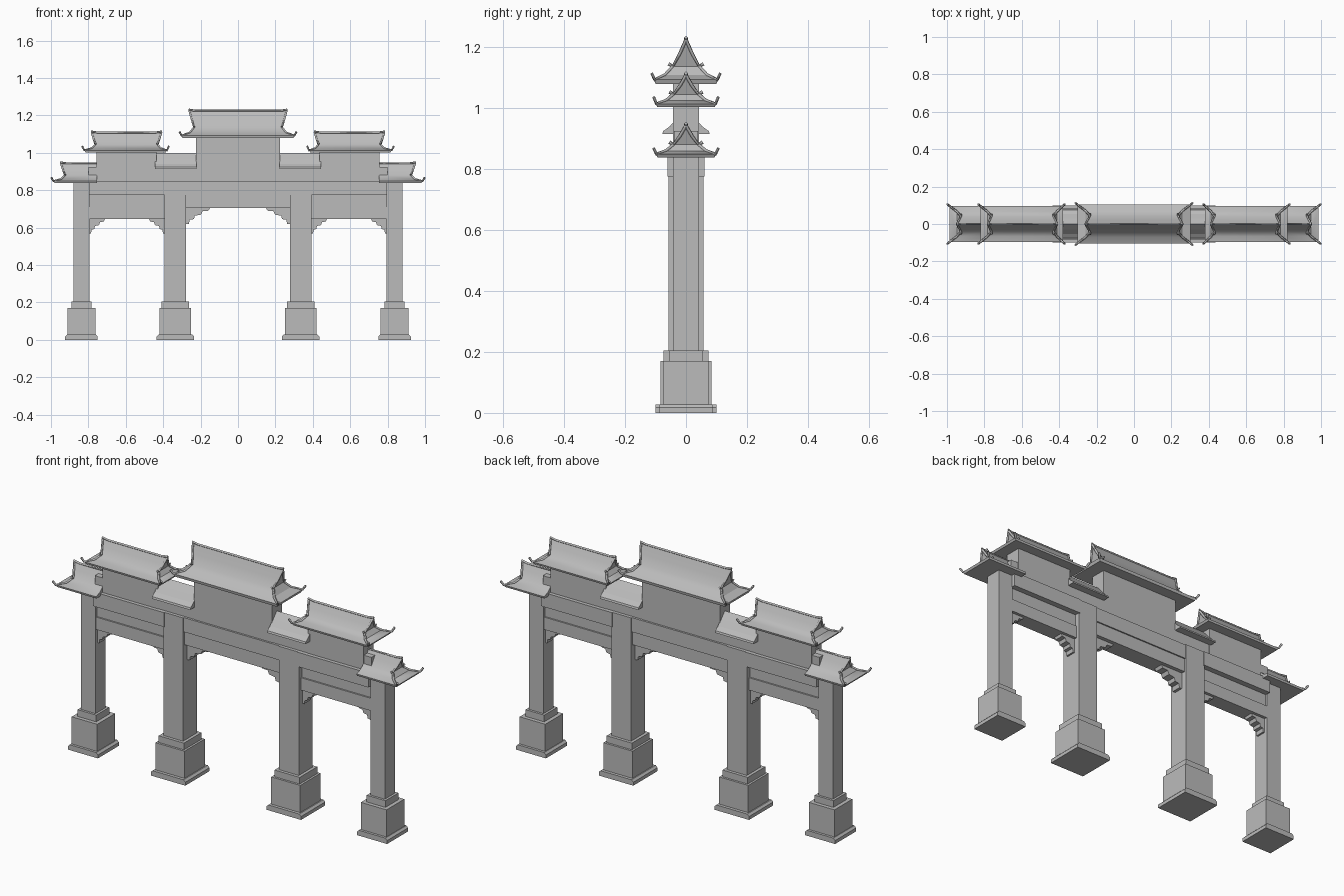
import bpy, bmesh, math

cube = bpy.data.objects.get("Cube")
if cube:
    bpy.data.objects.remove(cube, do_unlink=True)

stone = bpy.data.materials.new("grey_stone")
stone.use_nodes = True
GREY = (0.5, 0.5, 0.5, 1)
stone.diffuse_color = GREY
stone.node_tree.nodes["Principled BSDF"].inputs["Base Color"].default_value = GREY


def finish(name, bm):
    bmesh.ops.recalc_face_normals(bm, faces=bm.faces)
    mesh = bpy.data.meshes.new(name)
    bm.to_mesh(mesh)
    bm.free()
    mesh.materials.append(stone)
    obj = bpy.data.objects.new(name, mesh)
    bpy.context.collection.objects.link(obj)
    return obj


def box(name, x0, x1, depth, z0, z1):
    """Box centred on y = 0, with depth as its half size in y."""
    bm = bmesh.new()
    bmesh.ops.create_cube(bm, size=1)
    for v in bm.verts:
        v.co = ((x0 + x1) / 2 + v.co.x * (x1 - x0), v.co.y * 2 * depth,
                (z0 + z1) / 2 + v.co.z * (z1 - z0))
    return finish(name, bm)


def prism(name, points, offset):
    """Extrude a closed outline of 3D points along an offset."""
    bm = bmesh.new()
    face = bm.faces.new([bm.verts.new(p) for p in points])
    new = bmesh.ops.extrude_face_region(bm, geom=[face])["geom"]
    moved = [v for v in new if isinstance(v, bmesh.types.BMVert)]
    bmesh.ops.translate(bm, verts=moved, vec=offset)
    return finish(name, bm)


def tubes(name, paths, radius):
    """Thin four sided ridge tiles along several paths."""
    curve = bpy.data.curves.new(name, "CURVE")
    curve.dimensions = "3D"
    curve.bevel_depth = radius
    curve.bevel_resolution = 0
    curve.use_fill_caps = True
    curve.materials.append(stone)
    for path in paths:
        spline = curve.splines.new("POLY")
        spline.points.add(len(path) - 1)
        for point, co in zip(spline.points, path):
            point.co = (*co, 1)
    obj = bpy.data.objects.new(name, curve)
    bpy.context.collection.objects.link(obj)
    bpy.ops.object.select_all(action="DESELECT")
    obj.select_set(True)
    bpy.context.view_layer.objects.active = obj
    bpy.ops.object.convert(target="MESH")


# Concave roof slope as (depth share, height share), ridge to eave
SLOPE = [(0, 1), (0.2, 0.68), (0.42, 0.4), (0.68, 0.2), (1, 0.1), (0.97, 0)]


def roof(name, ends, depth, z0, z1, tip):
    """Hipped gable roof; each end is (ridge x, gable x, eave x, outward sign or 0 if flat)."""
    rows = {}
    for e, (xr, xg, xe, out) in enumerate(ends):
        xs = [xr, (xr + xg) / 2, xg, xg + (xe - xg) * 0.35, xe, xe - 0.006 * out]
        for s in (-1, 1):
            rows[e, s] = [(x, s * d * depth, z0 + h * (z1 - z0))
                          for x, (d, h) in zip(xs, SLOPE)]
    bm = bmesh.new()
    grid = {k: [bm.verts.new(p) for p in row] for k, row in rows.items()}
    last = len(SLOPE) - 1
    for j in range(last):
        for s in (-1, 1):
            a, b = grid[0, s], grid[1, s]
            bm.faces.new((a[j], b[j], b[j + 1], a[j + 1]))
        if j >= 2:
            for e in (0, 1):
                a, b = grid[e, -1], grid[e, 1]
                bm.faces.new((a[j], b[j], b[j + 1], a[j + 1]))
    for e in (0, 1):
        a, b = grid[e, -1], grid[e, 1]
        bm.faces.new((a[0], a[1], a[2], b[2], b[1], b[0]))
    bm.faces.new((grid[0, -1][last], grid[1, -1][last], grid[1, 1][last], grid[0, 1][last]))
    bmesh.ops.remove_doubles(bm, verts=bm.verts, dist=0.0001)
    obj = finish(name, bm)
    bpy.ops.object.select_all(action="DESELECT")
    obj.select_set(True)
    bpy.context.view_layer.objects.active = obj
    bpy.ops.object.shade_smooth_by_angle(angle=math.radians(28))

    # Main ridge with raised ends, gable ridges and upturned hip ridges
    (xa, _, _, oa), (xb, _, _, ob) = ends
    inset = 0.03
    paths = [[(xa + oa * 0.004, 0, z1 + 0.006), (xa - oa * inset, 0, z1),
              (xb - ob * inset, 0, z1), (xb + ob * 0.004, 0, z1 + 0.006)]]
    for (e, s), row in rows.items():
        xe, out = ends[e][2:]
        if not out:
            continue
        x, y, z = row[2]
        paths.append([row[0], row[1], row[2], (x, y + s * 0.014, z + 0.008)])
        paths.append([row[2], row[3], row[4],
                      (xe + out * 0.011, s * (depth + 0.009), z0 + tip)])
    tubes(name + "_ridges", paths, 0.006)


def pillar(name, x, shaft, collar, block, plinth, top):
    """Square pillar on a stepped base; sizes are half widths."""
    prism(name + "_plinth",
          [(x - plinth, -plinth, 0), (x + plinth, -plinth, 0),
           (x + plinth, -plinth, 0.018), (x + plinth - 0.01, -plinth, 0.028),
           (x - plinth + 0.01, -plinth, 0.028), (x - plinth, -plinth, 0.018)],
          (0, 2 * plinth, 0))
    box(name + "_base", x - block, x + block, block, 0.028, 0.17)
    box(name + "_collar", x - collar, x + collar, collar, 0.17, 0.205)
    box(name + "_shaft", x - shaft, x + shaft, shaft, 0.205, top)


# Stepped bracket outline, running out from the pillar and down from the beam
STEPS = [(0, 0), (1, 0), (0.94, -0.17), (0.7, -0.2), (0.63, -0.42), (0.38, -0.48),
         (0.34, -0.7), (0.17, -0.74), (0.13, -1), (0, -1)]


def bracket(name, x, z, width, height):
    prism(name, [(x + a * width, -0.025, z + b * height) for a, b in STEPS], (0, 0.05, 0))


# Central bay: two beams, tall wall and the highest roof
box("central_lower_beam", -0.29, 0.29, 0.045, 0.705, 0.775)
box("central_upper_beam", -0.29, 0.29, 0.052, 0.775, 0.85)
box("central_wall", -0.225, 0.225, 0.042, 0.85, 1.09)
roof("central_roof", [(-0.26, -0.235, -0.302, -1), (0.26, 0.235, 0.302, 1)],
     0.103, 1.078, 1.225, 0.035)

for side, s in (("left", 1), ("right", -1)):
    def span(a, b):
        return sorted((s * a, s * b))

    # Pillars
    pillar(side + "_inner_pillar", s * 0.335, 0.057, 0.073, 0.084, 0.1, 0.85)
    pillar(side + "_outer_pillar", s * 0.837, 0.042, 0.054, 0.074, 0.087, 0.85)

    # Side bay beams and walls
    box(side + "_lower_beam", *span(0.38, 0.81), 0.04, 0.645, 0.71)
    box(side + "_recessed_panel", *span(0.38, 0.81), 0.032, 0.71, 0.775)
    box(side + "_cornice_beam", *span(0.385, 0.797), 0.061, 0.775, 0.85)
    box(side + "_low_wall", *span(0.2, 0.8), 0.04, 0.85, 0.925)
    box(side + "_high_wall", *span(0.435, 0.756), 0.042, 0.85, 1.015)

    # Brackets under the beams
    bracket(side + "_central_bracket", s * 0.28, 0.705, -s * 0.13, 0.085)
    bracket(side + "_inner_bracket", s * 0.39, 0.645, s * 0.085, 0.075)
    bracket(side + "_outer_bracket", s * 0.797, 0.645, -s * 0.085, 0.075)

    # Side roof, outer roof butting the wall, and small link roof
    roof(side + "_side_roof",
         [(s * 0.41, s * 0.43, s * 0.38, -s), (s * 0.782, s * 0.762, s * 0.822, s)],
         0.097, 1.003, 1.108, 0.033)
    roof(side + "_outer_roof",
         [(s * 0.754, s * 0.754, s * 0.754, 0), (s * 0.947, s * 0.925, s * 0.987, s)],
         0.097, 0.838, 0.943, 0.03)
    half = [(0.078, 0.914), (0.075, 0.924), (0.053, 0.94), (0.03, 0.967)]
    outline = [(-y, z) for y, z in half] + [(0, 1.0)] + [(y, z) for y, z in half[::-1]]
    prism(side + "_link_roof", [(s * 0.222, y, z) for y, z in outline], (s * 0.223, 0, 0))
